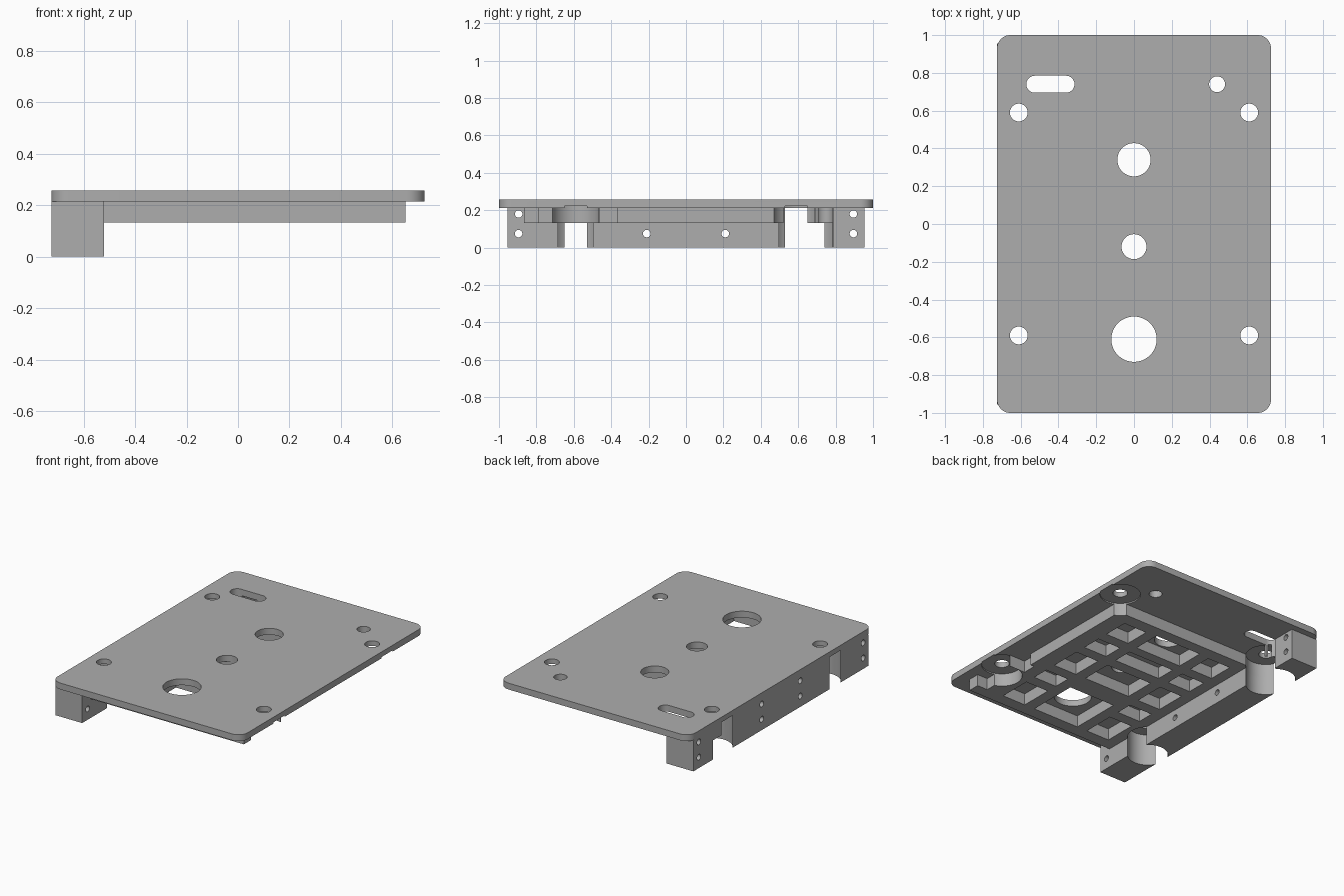
import bpy, bmesh, math

scene_cube = bpy.data.objects.get("Cube")
if scene_cube:
    bpy.data.objects.remove(scene_cube, do_unlink=True)

PLATE_LOW, PLATE_TOP, RIB_LOW, RECESS = 0.213, 0.257, 0.132, 0.222

grey = bpy.data.materials.new("machined grey")
grey.use_nodes = True
grey.diffuse_color = (0.42, 0.42, 0.42, 1)
grey.node_tree.nodes["Principled BSDF"].inputs["Base Color"].default_value = grey.diffuse_color


def prism(name, outline, low, high):
    """Extrude a flat outline between two heights."""
    bm = bmesh.new()
    face = bm.faces.new([bm.verts.new((x, y, low)) for x, y in outline])
    top = bmesh.ops.extrude_face_region(bm, geom=[face])
    verts = [g for g in top["geom"] if isinstance(g, bmesh.types.BMVert)]
    bmesh.ops.translate(bm, verts=verts, vec=(0, 0, high - low))
    bmesh.ops.recalc_face_normals(bm, faces=bm.faces)
    mesh = bpy.data.meshes.new(name)
    bm.to_mesh(mesh)
    bm.free()
    mesh.materials.append(grey)
    obj = bpy.data.objects.new(name, mesh)
    bpy.context.collection.objects.link(obj)
    return obj


def arc(cx, cy, r, start, sweep, n):
    return [(cx + r * math.cos(start + sweep * i / n),
             cy + r * math.sin(start + sweep * i / n)) for i in range(n + 1)]


def circle(cx, cy, r):
    return arc(cx, cy, r, 0, math.tau, 48)[:-1]


def stadium(a, b, r):
    d = math.atan2(b[1] - a[1], b[0] - a[0])
    return (arc(*b, r, d - math.pi / 2, math.pi, 24)
            + arc(*a, r, d + math.pi / 2, math.pi, 24))


def box(x0, x1, y0, y1):
    return [(x0, y0), (x1, y0), (x1, y1), (x0, y1)]


def rounded_box(hx, hy, r):
    pts = []
    for i, (sx, sy) in enumerate([(1, 1), (-1, 1), (-1, -1), (1, -1)]):
        pts += arc(sx * (hx - r), sy * (hy - r), r, i * math.pi / 2, math.pi / 2, 10)
    return pts


def cut(obj, cutters):
    """Subtract each cutter, bake the result and delete the cutters."""
    for c in cutters:
        c.hide_render = True
        mod = obj.modifiers.new("cut", 'BOOLEAN')
        mod.operation, mod.solver, mod.object = 'DIFFERENCE', 'EXACT', c
    graph = bpy.context.evaluated_depsgraph_get()
    baked = bpy.data.meshes.new_from_object(obj.evaluated_get(graph))
    obj.modifiers.clear()
    obj.data = baked
    for c in cutters:
        bpy.data.objects.remove(c, do_unlink=True)


def drill(outline, low=-0.05, high=0.4):
    return prism("cutter", outline, low, high)


corners = [(sx * 0.61, sy * 0.59) for sx in (-1, 1) for sy in (-1, 1)]


def corner_pockets():
    return [drill(circle(x, y, 0.13), -0.05, RECESS) for x, y in corners]


def slot_cutter():
    return drill(stadium((-0.525, 0.74), (-0.36, 0.74), 0.045))


# Top plate with bolt holes, centre holes and slot
plate = prism("top_plate", rounded_box(0.725, 1.0, 0.07), PLATE_LOW, PLATE_TOP)
holes = [(x, y, 0.047) for x, y in corners]
holes += [(0.44, 0.74, 0.042), (0, 0.34, 0.088), (0, -0.12, 0.066), (0, -0.61, 0.12)]
cut(plate, corner_pockets() + [drill(circle(*h)) for h in holes] + [slot_cutter()])

# Deep side rail, split into three blocks by the corner pockets
rail = prism("side_rail", box(-0.725, -0.52, -0.955, 0.955), 0, PLATE_LOW)
cutters = corner_pockets()[:2]
for obj in [o for o in bpy.context.collection.objects if o.name.startswith("cutter") and o not in cutters]:
    bpy.data.objects.remove(obj, do_unlink=True)
cutters.append(drill(stadium((-0.61, 0.59), (-0.61, 0.68), 0.13), -0.05, RIB_LOW))
cutters.append(slot_cutter())
for y in (-0.895, -0.21, 0.21, 0.895):
    for z in (0.075, 0.18):
        c = prism("cutter", circle(0, 0, 0.02), -0.15, 0.15)
        c.rotation_euler = (0, math.pi / 2, 0)
        c.location = (-0.62, y, z)
        cutters.append(c)
cut(rail, cutters)

# Ribbed lattice under the plate, stepped around the right-hand pockets
outline = [(-0.52, -0.865), (0.65, -0.865), (0.65, -0.785), (0.57, -0.785),
           (0.57, -0.6), (0.65, -0.6), (0.65, -0.46), (0.53, -0.46),
           (0.53, -0.365), (0.56, -0.365), (0.56, 0.52), (-0.52, 0.52)]
lattice = prism("rib_lattice", outline, RIB_LOW, PLATE_LOW)
cells = []
for y0, y1 in [(0.25, 0.43), (0.03, 0.17), (-0.27, -0.05), (-0.47, -0.35), (-0.78, -0.55)]:
    for x0, x1 in [(-0.44, -0.26), (0.26, 0.44)]:
        cells.append(box(x0, x1, y0, y1))
for y0, y1 in [(0.24, 0.44), (0.03, 0.17), (-0.27, -0.05), (-0.78, -0.42)]:
    cells.append(box(-0.18, 0.18, y0, y1))
cut(lattice, corner_pockets() + [drill(c) for c in cells])

# Crisp edges with smooth round walls
bpy.ops.object.select_all(action='DESELECT')
for part in (plate, rail, lattice):
    part.select_set(True)
bpy.context.view_layer.objects.active = plate
bpy.ops.object.shade_smooth_by_angle(angle=math.radians(30))
